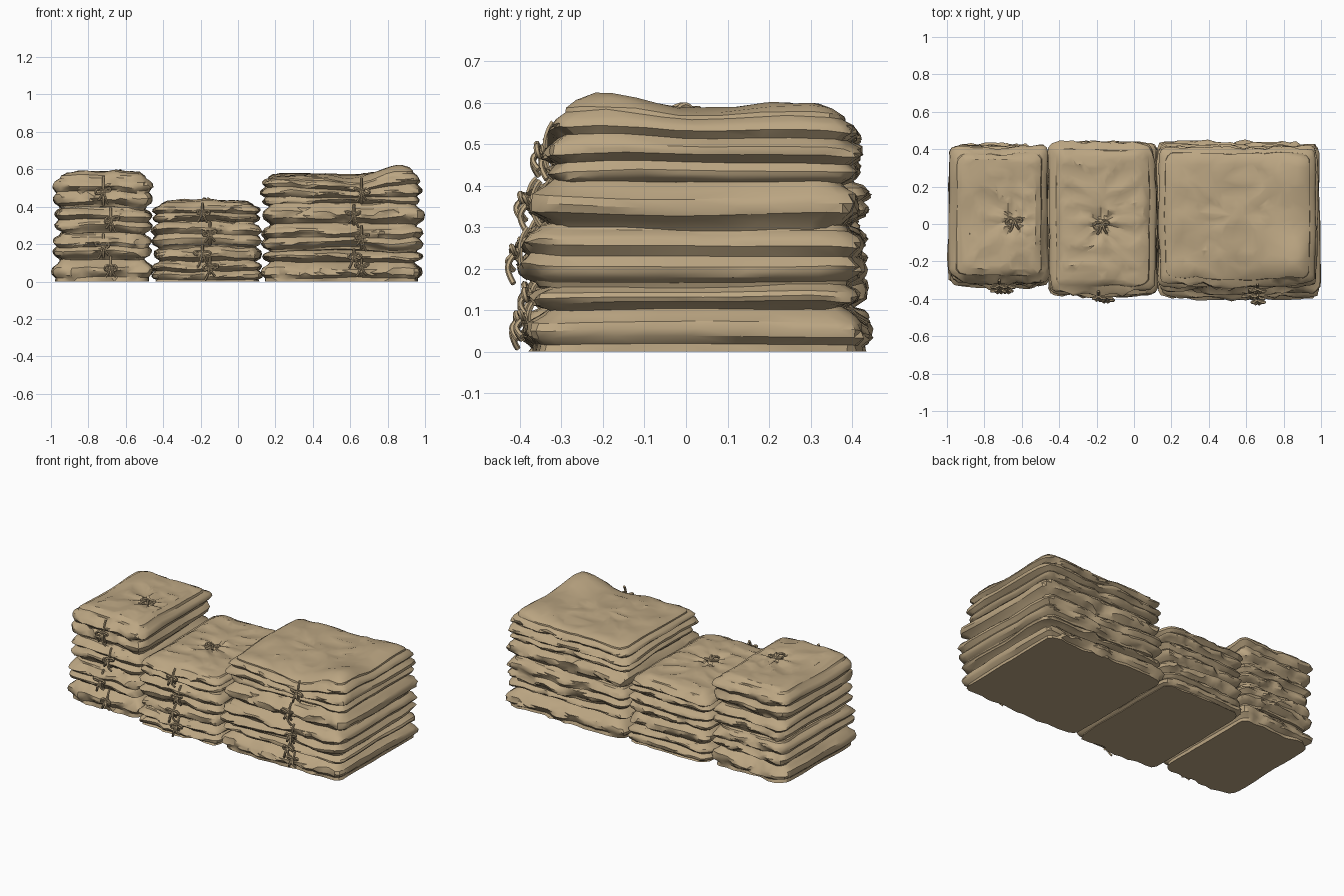
import bpy, bmesh, math, random
from mathutils import Vector, noise

cube = bpy.data.objects.get("Cube")
if cube:
    bpy.data.objects.remove(cube)

random.seed(4)
cloth = bpy.data.materials.new("tan canvas")
cloth.use_nodes = True
TAN = (0.50, 0.38, 0.225, 1)
cloth.diffuse_color = TAN
bsdf = next(n for n in cloth.node_tree.nodes if n.type == "BSDF_PRINCIPLED")
bsdf.inputs["Base Color"].default_value = TAN
bsdf.inputs["Roughness"].default_value = 0.9


def bake(obj, angle):
    """Apply modifiers or curve bevels and shade smooth with sharp creases."""
    bpy.context.view_layer.update()
    graph = bpy.context.evaluated_depsgraph_get()
    mesh = bpy.data.meshes.new_from_object(obj.evaluated_get(graph))
    name = obj.name
    bpy.data.objects.remove(obj)
    result = bpy.data.objects.new(name, mesh)
    bpy.context.collection.objects.link(result)
    mesh.materials.clear()
    mesh.materials.append(cloth)
    bpy.ops.object.select_all(action="DESELECT")
    result.select_set(True)
    bpy.context.view_layer.objects.active = result
    bpy.ops.object.shade_smooth_by_angle(angle=math.radians(angle))


def bell(value, width):
    return math.exp(-(value / width) ** 2)


def outline(hx, hy, radius, steps=22):
    """Points around a rectangle with rounded corners."""
    points = []
    for sx, sy, dx, dy in ((-1, -1, 1, 0), (1, -1, 0, 1), (1, 1, -1, 0), (-1, 1, 0, -1)):
        for i in range(steps):
            t = 2 * i / steps
            p = Vector(((sx + dx * t) * hx, (sy + dy * t) * hy))
            bx, by = max(hx - radius, 0), max(hy - radius, 0)
            inner = Vector((max(-bx, min(bx, p.x)), max(-by, min(by, p.y))))
            points.append(inner + (p - inner).normalized() * min(radius, hx, hy))
    return points


def profile(z0, z1, folds, reach):
    """Rings of (inset, height): underside, bulging folds, gently domed top."""
    caps = [reach * f / 10 for f in (9.7, 9, 8.2, 7.4, 6.6, 5.8, 5, 4.2, 3.4, 2.7)]
    rings = [(i, z0) for i in caps]
    shoulder = z1 - 0.014
    count = folds * 6
    for k in range(count + 1):
        u = k / count
        # One overall bulge, with shallow creases between the folds
        depth = 0.02 if z0 == 0 and u < 0.5 else 0.045
        inset = depth * (1 - math.sin(math.pi * u) ** 0.6)
        if 0 < u < 1:
            inset += 0.026 * abs(math.cos(math.pi * k / 6)) ** 4
        rings.append((inset, z0 + (shoulder - z0) * u))
    rings.append((0.065, z1 - 0.005))
    return rings + [(i, z1) for i in reversed(caps)]


def bundle(name, x, y, z, folds, seed, tie_x, top_knot, bumps):
    """A folded cloth bundle swept round a rectangle, gathered at the tie."""
    cx, cy = sum(x) / 2, sum(y) / 2
    hx, hy = (x[1] - x[0]) / 2, (y[1] - y[0]) / 2
    zm, height = sum(z) / 2, z[1] - z[0]
    grounded = z[0] == 0
    offset = Vector((seed * 3.7, seed * 1.9, seed * 5.3))
    bm = bmesh.new()
    loops = []
    for inset, level in profile(*z, folds, min(hx, hy)):
        loop = []
        for p in outline(hx - inset, hy - inset, 0.045):
            v = Vector((cx + p.x, cy + p.y, level))
            end = min(1, max(0, (abs(p.y) / hy - 0.75) * 5))
            front = end if p.y < 0 else 0
            rim = max(0, 1 - inset / 0.12)
            # Long soft folds plus larger crumples on the tied ends
            out = 0.016 * noise.noise(Vector((v.x * 4, v.y * 4, level * 9)) + offset)
            crumple = abs(noise.noise(Vector((v.x * 9, v.y * 7, level * 18)) + offset))
            out -= (0.008 + 0.045 * end) * crumple - 0.005 - 0.005 * end
            direction = Vector((p.x / hx, p.y / hy)).normalized()
            v.x += direction.x * out * rim
            v.y += direction.y * out * rim
            v.y -= 0.02 * front * bell(p.x / hx, 0.7) * rim
            # Sagging layers, flattened towards the tie
            lift = 0.016 * noise.noise(Vector((v.x * 3, v.y * 2.5, level * 4)) + offset)
            lift += 0.014 * end * noise.noise(Vector((v.x * 8, v.y * 6, level * 9)) + offset)
            v.z += lift * (min(1, level / 0.05) if grounded else 1)
            if not (grounded and level < 0.01):
                v.z = zm + (v.z - zm) * (1 - 0.22 * front * rim * bell(v.x - tie_x, 0.1))
            for bx, by, width, rise in bumps:
                weight = max(0, (level - z[0]) / height)
                v.z += rise * weight * bell(v.x - bx, width) * bell(v.y - by, width)
            if level > z[1] - 0.01:
                # Loose wrinkles, and creases radiating from a knot
                ridge = 1 - abs(noise.noise(Vector((v.x * 6, v.y * 9, seed)))) * 4
                v.z += 0.008 * max(-0.5, ridge) * (1 - rim)
                if top_knot:
                    d = Vector((v.x - top_knot[0], v.y - top_knot[1]))
                    swirl = math.sin(7 * math.atan2(d.y, d.x))
                    v.z += 0.008 * swirl * bell(d.length, 0.2) - 0.015 * bell(d.length, 0.08)
            loop.append(bm.verts.new(v))
        loops.append(loop)
    for a, b in zip(loops, loops[1:]):
        for i in range(len(a)):
            j = (i + 1) % len(a)
            bm.faces.new((a[i], a[j], b[j], b[i]))
    bm.faces.new(list(reversed(loops[0])))
    bm.faces.new(loops[-1])
    bmesh.ops.triangulate(bm, faces=bm.faces[:])
    bmesh.ops.recalc_face_normals(bm, faces=bm.faces[:])
    mesh = bpy.data.meshes.new(name)
    bm.to_mesh(mesh)
    bm.free()
    obj = bpy.data.objects.new(name, mesh)
    bpy.context.collection.objects.link(obj)
    # Reduce to irregular facets like stiff crumpled cloth
    reduce = obj.modifiers.new("facets", "DECIMATE")
    reduce.ratio = 0.3
    bake(obj, 32)


def tie(name, place, cord, flat=False):
    """A loose bow: two drooping loops, two tails, a knot and a binding strand."""
    def to_world(a, b, c):
        local = Vector((a, b, c)) if flat else Vector((a, -c, b))
        return Vector(place) + local

    curve = bpy.data.curves.new(name, "CURVE")
    curve.dimensions = "3D"
    curve.bevel_depth = 0.007
    curve.bevel_resolution = 1
    curve.resolution_u = 4
    curve.use_fill_caps = True
    strands = [[(0, -cord, -0.02), (0, -cord * 0.6, 0), (0, cord * 0.6, 0), (0, cord, -0.02)],
               [(-0.012, 0, 0.006), (0, 0.012, 0.012), (0.012, 0, 0.006), (0, -0.012, 0.012),
                (-0.012, 0, 0.006)]]
    for s in (-1, 1):
        size, droop = random.uniform(0.6, 1), random.uniform(-0.02, 0.01)
        strands.append([(0, 0, 0.01), (s * 0.02, 0.018 * size, 0.02),
                        (s * 0.05 * size, 0.01 + droop, 0.02),
                        (s * 0.035 * size, droop - 0.01, 0.012), (0, 0, 0.01)])
        tail = random.uniform(0.04, 0.075)
        strands.append([(0, 0, 0.01), (s * 0.008, -tail * 0.3, 0.03),
                        (s * 0.012, -tail * 0.7, 0.028), (s * 0.025, -tail, 0.015)])
    for points in strands:
        spline = curve.splines.new("NURBS")
        spline.points.add(len(points) - 1)
        spline.order_u = 3
        spline.use_endpoint_u = True
        for point, local in zip(spline.points, points):
            point.co = (*to_world(*local), 1)
    obj = bpy.data.objects.new(name, curve)
    bpy.context.collection.objects.link(obj)
    bake(obj, 40)


# Each stack: tie position, top knot, bumps on the top bundle (x, y, width, rise),
# then layers of (x, y, z, folds)
stacks = {
    "right": (-0.70, (-0.64, 0.02), [(-0.97, 0.05, 0.2, -0.015)], [
        ((-0.99, -0.46), (-0.33, 0.42), (0, 0.13), 1),
        ((-0.99, -0.46), (-0.33, 0.43), (0.115, 0.27), 2),
        ((-0.98, -0.46), (-0.31, 0.42), (0.255, 0.41), 2),
        ((-0.99, -0.455), (-0.31, 0.42), (0.39, 0.58), 2)]),
    "middle": (-0.17, (-0.17, 0.0), [], [
        ((-0.46, 0.125), (-0.38, 0.44), (0, 0.12), 2),
        ((-0.45, 0.12), (-0.36, 0.43), (0.095, 0.205), 1),
        ((-0.46, 0.125), (-0.37, 0.43), (0.18, 0.335), 2),
        ((-0.455, 0.12), (-0.37, 0.44), (0.31, 0.43), 2)]),
    "left": (0.64, None, [(0.87, -0.2, 0.15, 0.045), (0.86, 0.25, 0.2, 0.03),
                          (0.62, -0.3, 0.14, -0.025)], [
        ((0.13, 0.98), (-0.37, 0.44), (0, 0.115), 1),
        ((0.135, 0.98), (-0.36, 0.41), (0.10, 0.18), 1),
        ((0.13, 0.99), (-0.39, 0.43), (0.16, 0.315), 2),
        ((0.14, 0.99), (-0.36, 0.41), (0.29, 0.425), 1),
        ((0.125, 0.98), (-0.33, 0.42), (0.40, 0.57), 3)]),
}
for number, (side, (tie_x, knot, bumps, layers)) in enumerate(stacks.items()):
    for i, (x, y, z, folds) in enumerate(layers):
        last = i == len(layers) - 1
        bundle(f"{side}_bundle_{i + 1}", x, y, z, folds, number * 7 + i + 1, tie_x,
               knot if last else None, bumps if last else [])
        front_x = tie_x + 0.02 * (-1) ** i
        tie(f"{side}_front_tie_{i + 1}", (front_x, y[0] - 0.01, max(sum(z) / 2, 0.08)),
            (z[1] - z[0]) * 0.4)
    if knot:
        tie(f"{side}_top_tie", (*knot, layers[-1][2][1] - 0.015), 0.05, flat=True)
